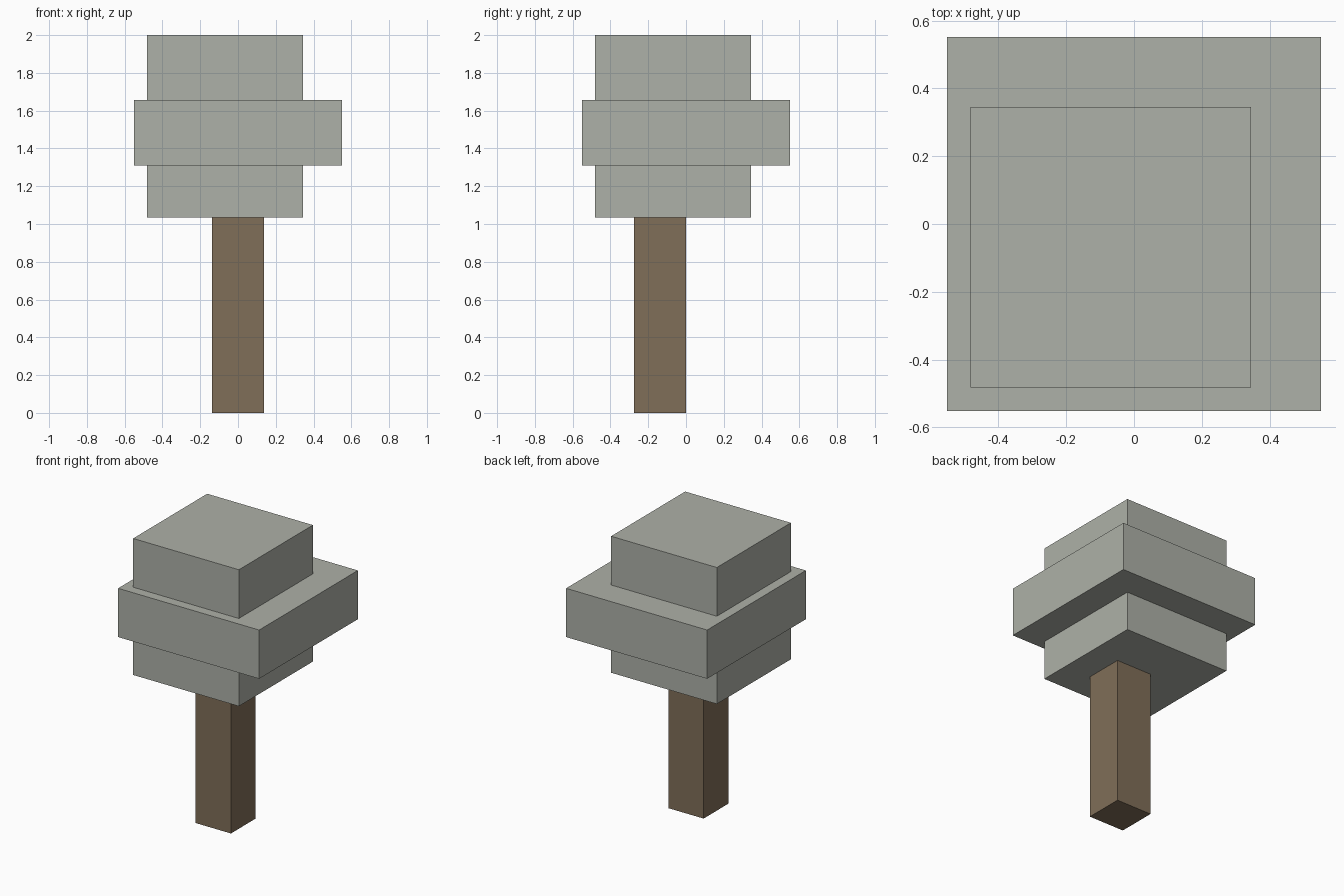
import bpy
from mathutils import Vector

default = bpy.data.objects.get("Cube")
if default:
    bpy.data.objects.remove(default, do_unlink=True)

U = 2 / 29  # the tree is 29 units tall


def material(name, colour):
    mat = bpy.data.materials.new(name)
    mat.use_nodes = True
    mat.diffuse_color = colour
    mat.node_tree.nodes["Principled BSDF"].inputs["Base Color"].default_value = colour
    return mat


def block(name, low, high, mat):
    """Box between two corners given in units."""
    low, high = Vector(low) * U, Vector(high) * U
    bpy.ops.mesh.primitive_cube_add(size=1)
    obj = bpy.context.object
    obj.name = name
    obj.data.transform(
        obj.matrix_world.Translation((low + high) / 2)
        @ obj.matrix_world.Diagonal((*(high - low), 1)))
    obj.data.materials.append(mat)
    return obj


bark = material("brown bark", (0.216, 0.156, 0.098, 1))
leaves = material("grey green leaves", (0.423, 0.439, 0.392, 1))

# Trunk
block("trunk", (-2, -4, 0), (2, 0, 15), bark)

# Stacked canopy blocks
block("lower_canopy", (-7, -7, 15), (5, 5, 19), leaves)
block("middle_canopy", (-8, -8, 19), (8, 8, 24), leaves)
block("upper_canopy", (-7, -7, 24), (5, 5, 29), leaves)
